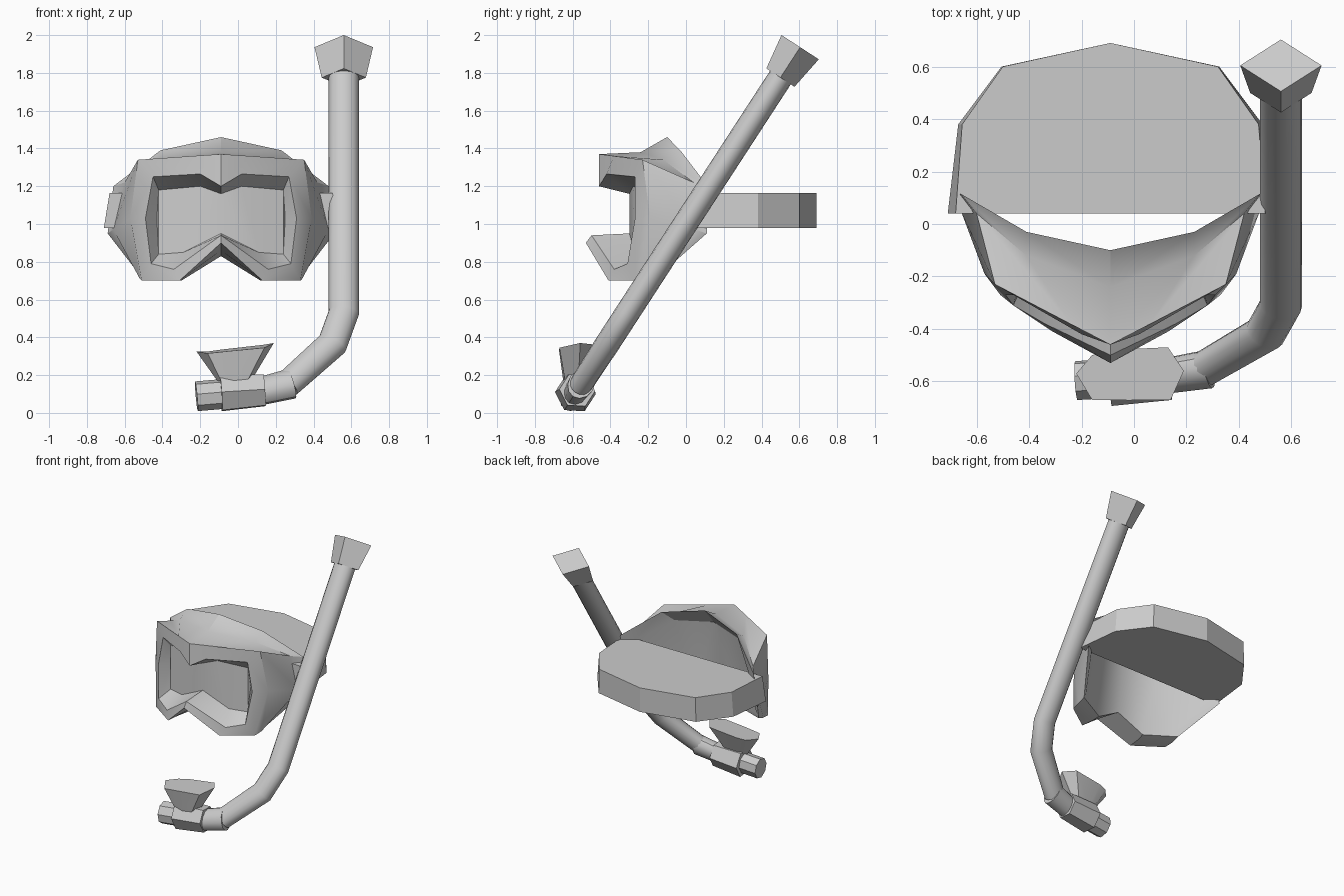
import bpy, bmesh, math
from mathutils import Vector

cube = bpy.data.objects.get("Cube")
if cube:
    bpy.data.objects.remove(cube, do_unlink=True)

# Single grey material
grey = bpy.data.materials.new("light_grey")
grey.use_nodes = True
COL = (0.6, 0.6, 0.6, 1)
grey.diffuse_color = COL
grey.node_tree.nodes["Principled BSDF"].inputs["Base Color"].default_value = COL

CX = -0.09  # mask centre line


def finish(name, bm, angle=30):
    bmesh.ops.remove_doubles(bm, verts=bm.verts, dist=0.0005)
    bmesh.ops.recalc_face_normals(bm, faces=bm.faces)
    me = bpy.data.meshes.new(name)
    bm.to_mesh(me)
    bm.free()
    me.materials.append(grey)
    ob = bpy.data.objects.new(name, me)
    bpy.context.collection.objects.link(ob)
    bpy.ops.object.select_all(action='DESELECT')
    ob.select_set(True)
    bpy.context.view_layer.objects.active = ob
    bpy.ops.object.shade_smooth_by_angle(angle=math.radians(angle))
    return ob


def loft(name, rings, angle=30):
    """Closed rings bridged in order, capped at both ends."""
    bm = bmesh.new()
    vs = [[bm.verts.new(p) for p in r] for r in rings]
    n = len(rings[0])
    for a, b in zip(vs, vs[1:]):
        for i in range(n):
            j = (i + 1) % n
            bm.faces.new((a[i], a[j], b[j], b[i]))
    bm.faces.new(vs[0])
    bm.faces.new(vs[-1])
    return finish(name, bm, angle)


# Mask: half outlines from top centre, round the side, to the nose
lens = [(0, -.30, 1.16), (.11, -.28, 1.20), (.33, -.22, 1.18), (.34, -.20, 1.03),
        (.33, -.22, .84), (.20, -.27, .85), (0, -.30, .95)]
opening = [(0, -.46, 1.20), (.11, -.42, 1.265), (.36, -.27, 1.25), (.40, -.27, 1.03),
           (.37, -.31, .79), (.25, -.38, .76), (0, -.50, .94)]
rim = [(0, -.46, 1.37), (.15, -.382, 1.36), (.44, -.23, 1.34), (.48, -.19, 1.03),
       (.42, -.27, .70), (.22, -.41, .70), (0, -.53, .90)]
skirt = [(0, -.24, 1.38), (.32, -.12, 1.34), (.51, .04, 1.22), (.57, .05, .97),
         (.43, -.20, .71), (.21, -.32, .70), (0, -.40, .86)]
lip = [(0, -.10, 1.46), (.32, -.03, 1.39), (.57, .115, 1.20), (.60, .11, .95),
       (.43, -.14, .73), (.20, -.25, .71), (0, -.28, .83)]
inside = [(0, -.21, 1.33), (.28, -.13, 1.30), (.49, .06, 1.16), (.53, .06, .97),
          (.40, -.16, .75), (.19, -.25, .74), (0, -.27, .87)]

bm = bmesh.new()
for side in (1, -1):
    rows = [[bm.verts.new((CX + side * x, y, z)) for x, y, z in r]
            for r in (lens, opening, rim, skirt, lip, inside)]
    for a, b in zip(rows, rows[1:]):
        for i in range(6):
            bm.faces.new((a[i], a[i + 1], b[i + 1], b[i]))
    for r in (rows[0], rows[-1]):  # lens and its back wall
        for idx in ((0, 1, 5, 6), (1, 2, 4, 5), (2, 3, 4)):
            bm.faces.new([r[k] for k in idx])
finish("mask", bm)


# Head strap: solid band behind the mask, slightly wider at its lower edge
def strap_ring(z, half):
    pts = half + [(0, .69)] + [(-x, y) for x, y in reversed(half)]
    return [(CX + x, y, z) for x, y in pts]


loft("head_strap", [strap_ring(.98, [(.62, .04), (.58, .38), (.415, .60)]),
                    strap_ring(1.165, [(.59, .04), (.565, .38), (.41, .60)])], 20)

# Snorkel lies in a tilted plane spanned by x and UP
UP = Vector((0, .545, .8385))
ACROSS = Vector((0, -.8385, .545))
BASE = Vector((0, -.654, 0))


def plane_point(x, z):
    return Vector((x, 0, 0)) + BASE + UP * (z / UP.z)


def tube(name, path, radii, sides, squash=.82, turn=0, angle=35):
    """Sweep an oval section along (x, z) points with mitred corners."""
    pts = [plane_point(*p) for p in path]
    rings = []
    for i, p in enumerate(pts):
        t1 = (p - pts[i - 1]).normalized() if i else (pts[1] - p).normalized()
        t2 = (pts[i + 1] - p).normalized() if i < len(pts) - 1 else t1
        t = (t1 + t2).normalized()
        n = t.cross(ACROSS).normalized() / max(t.dot(t1), .5)
        r = radii[i]
        ring = []
        for k in range(sides):
            a = turn + math.tau * k / sides
            ring.append(p + n * r * math.cos(a) + ACROSS * r * squash * math.sin(a))
        rings.append(ring)
    return loft(name, rings, angle)


tube("snorkel_tube", [(.26, .15), (.50, .365), (.56, .53), (.56, 1.80)],
     [.075, .08, .08, .08], 16)
tube("tube_joint", [(.12, .115), (.285, .155)], [.078, .085], 12)
tube("mouthpiece_body", [(-.09, .105), (.14, .12)], [.108, .095], 6, 1.0)
tube("mouthpiece_end", [(-.22, .088), (-.08, .10)], [.082, .082], 8, .9, math.pi / 8)

# Four-sided flared top of the snorkel
tube("snorkel_top", [(.56, 1.775), (.56, 1.936)], [.117, .155], 4, .76, 0, 20)

# Bite flange: flares from the body to an eight-sided plate
foot = [(-.11, -.59), (-.09, -.56), (-.05, -.55), (.04, -.55),
        (.07, -.57), (.05, -.64), (-.02, -.65), (-.09, -.64)]
plate = [(-.22, -.57, .325), (-.16, -.50, .325), (-.09, -.48, .335), (.13, -.47, .36),
         (.19, -.56, .37), (.14, -.67, .345), (-.02, -.672, .33), (-.16, -.67, .315)]
loft("bite_flange", [[(x, y, .17) for x, y in foot], plate], 25)
